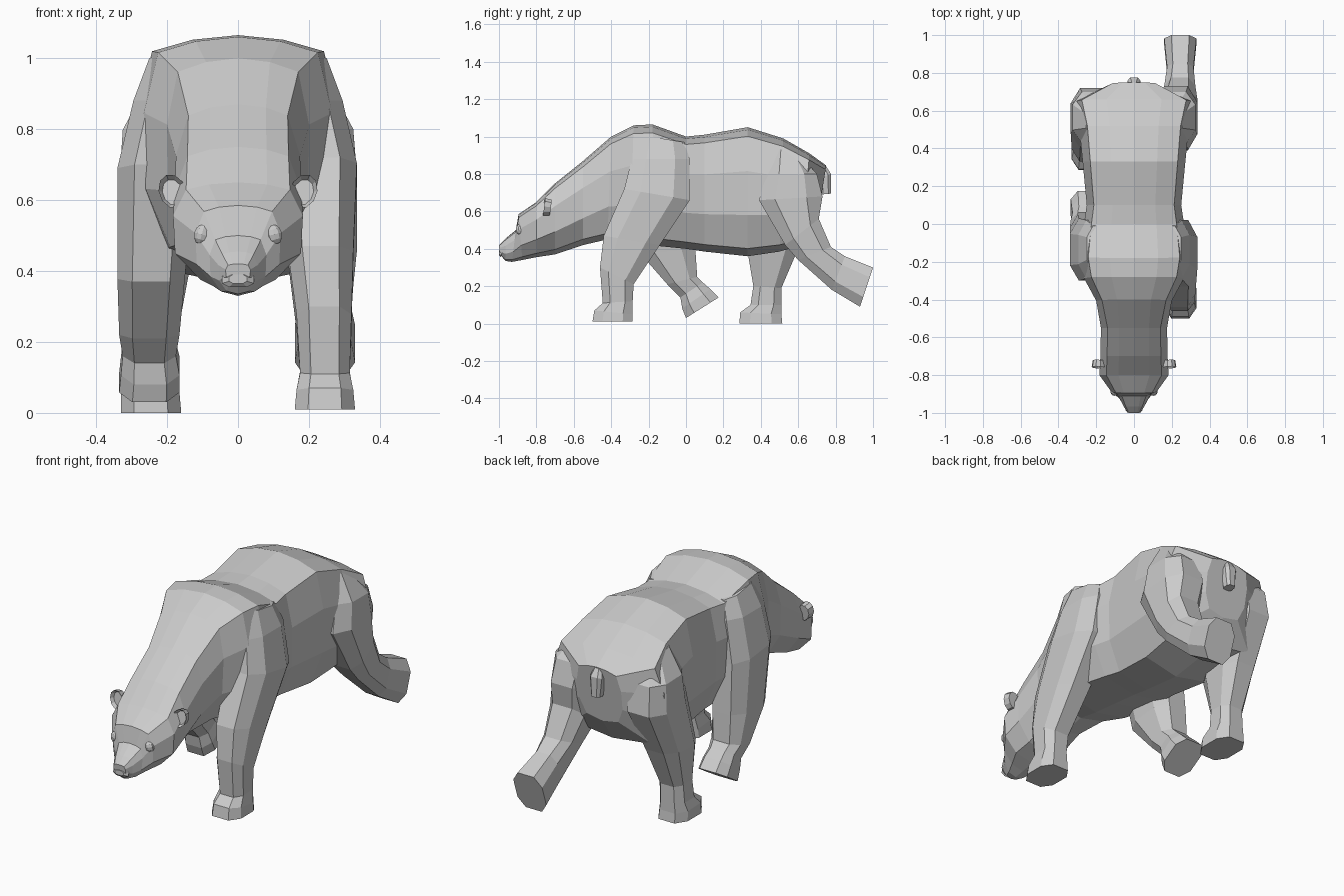
import bpy, bmesh
from math import radians
from mathutils import Matrix


def make_object(name, bm):
    bmesh.ops.recalc_face_normals(bm, faces=bm.faces)
    mesh = bpy.data.meshes.new(name)
    bm.to_mesh(mesh)
    bm.free()
    ob = bpy.data.objects.new(name, mesh)
    bpy.context.collection.objects.link(ob)
    return ob


def loft(name, sections, rings, side=1):
    """Each ring spans point a to point b in the side view, and x0 to x1 in width."""
    bm = bmesh.new()
    loops = []
    for section, (ay, az, by, bz, x0, x1) in zip(sections, rings):
        loops.append([bm.verts.new((side * (x0 + (x1 - x0) * u),
                                    ay + (by - ay) * t, az + (bz - az) * t))
                      for t, u in section])
    for p, q in zip(loops, loops[1:]):
        for i in range(len(p)):
            j = (i + 1) % len(p)
            bm.faces.new((p[i], p[j], q[j], q[i]))
    bm.faces.new(loops[0])
    bm.faces.new(loops[-1])
    return make_object(name, bm)


def mirrored(half):
    """Full cross-section from (depth, half width) pairs."""
    return ([(0, .5)] + [(t, .5 + w / 2) for t, w in half] + [(1, .5)]
            + [(t, .5 - w / 2) for t, w in reversed(half)])


# Cross-sections: head, broad-backed body, chamfered limb
HEAD = mirrored([(.02, .45), (.07, .80), (.32, 1), (.68, .97), (.93, .58)])
BODY = mirrored([(.02, .45), (.07, .85), (.34, 1), (.68, .98), (.94, .72)])
LIMB = [[(0, .22), (0, .78), (.25, 1), (.75, 1), (1, .78), (1, .22), (.75, 0), (.25, 0)]] * 9

# Body, neck and head: top y z, bottom y z, half width
body = [
    (-1.0, .42, -.995, .37, .035),
    (-.965, .455, -.965, .335, .055),
    (-.91, .50, -.93, .33, .08),
    (-.895, .585, -.875, .34, .12),
    (-.80, .65, -.80, .355, .183),
    (-.70, .75, -.70, .37, .178),
    (-.55, .87, -.55, .42, .175),
    (-.40, 1.0, -.42, .45, .20),
    (-.28, 1.06, -.30, .43, .265),
    (-.18, 1.065, -.15, .415, .285),
    (0, 1.0, 0, .40, .265),
    (.10, 1.01, .10, .385, .25),
    (.33, 1.05, .33, .36, .272),
    (.52, .99, .50, .385, .29),
    (.66, .91, .62, .42, .325),
    (.75, .845, .70, .54, .13),
]
loft("body", [HEAD] * 7 + [BODY] * 9, [(a, b, c, d, -w, w) for a, b, c, d, w in body])

# Front legs: front y z, back y z, inner x, outer x
shoulder = [(-.25, 1.01, -.01, .97, .10, .25), (-.29, .88, .02, .88, .10, .295)]
loft("front_leg_right", LIMB, shoulder + [
    (-.33, .72, .02, .66, .12, .335),
    (-.44, .47, -.14, .42, .14, .325),
    (-.46, .30, -.28, .21, .165, .32),
    (-.445, .11, -.285, .12, .175, .315),
    (-.49, .07, -.285, .05, .165, .325),
    (-.50, .01, -.285, .01, .16, .33)])
loft("front_leg_left", LIMB, shoulder + [
    (-.30, .70, .03, .66, .12, .34),
    (-.24, .37, .05, .40, .15, .34),
    (-.10, .21, .06, .25, .165, .335),
    (-.03, .14, .09, .22, .175, .325),
    (-.02, .08, .13, .185, .165, .33),
    (0, .03, .175, .14, .165, .335)], -1)

# Hind legs: one pushed back, one planted
loft("hind_leg_right", LIMB, [
    (.47, .945, .62, .89, .10, .255),
    (.43, .80, .70, .80, .10, .325),
    (.39, .66, .73, .68, .11, .335),
    (.53, .42, .71, .56, .13, .335),
    (.60, .34, .775, .41, .16, .325),
    (.78, .18, .85, .36, .175, .315),
    (.93, .09, 1.0, .30, .16, .33)])
loft("hind_leg_left", LIMB, [
    (.47, .945, .62, .89, .10, .255),
    (.43, .80, .70, .79, .10, .325),
    (.40, .64, .72, .64, .11, .335),
    (.33, .38, .60, .40, .14, .33),
    (.36, .20, .51, .19, .175, .315),
    (.345, .10, .51, .10, .175, .32),
    (.29, .06, .51, .05, .165, .33),
    (.285, 0, .515, 0, .16, .33)], -1)

# Tail
loft("tail", LIMB, [
    (.70, .84, .75, .84, -.02, .02),
    (.71, .78, .775, .80, -.035, .035),
    (.72, .69, .775, .695, -.025, .025)])

# Nose pad
loft("nose", LIMB, [
    (-.99, .355, -.98, .395, -.045, .045),
    (-1.0, .365, -1.0, .39, -.025, .025)])

for side, label in ((1, "right"), (-1, "left")):
    # Cupped ear: thick disc with a hollowed front
    bm = bmesh.new()
    bmesh.ops.create_cone(bm, cap_ends=True, segments=10, radius1=.036,
                          radius2=.040, depth=.036)
    front = max(bm.faces, key=lambda f: f.calc_center_median().z)
    bmesh.ops.inset_region(bm, faces=[front], thickness=.010)
    bmesh.ops.translate(bm, verts=front.verts, vec=(0, 0, -.018))
    bm.transform(Matrix.Translation((side * .184, -.742, .622))
                 @ Matrix.Rotation(radians(side * 20), 4, 'Y')
                 @ Matrix.Rotation(radians(82), 4, 'X')
                 @ Matrix.Diagonal((.95, 1.25, 1, 1)))
    make_object("ear_" + label, bm)

    # Eye
    bm = bmesh.new()
    bmesh.ops.create_uvsphere(bm, u_segments=10, v_segments=6, radius=1)
    bm.transform(Matrix.Translation((side * .102, -.888, .503))
                 @ Matrix.Rotation(radians(side * -15), 4, 'Y')
                 @ Matrix.Diagonal((.023, .022, .029, 1)))
    make_object("eye_" + label, bm)
